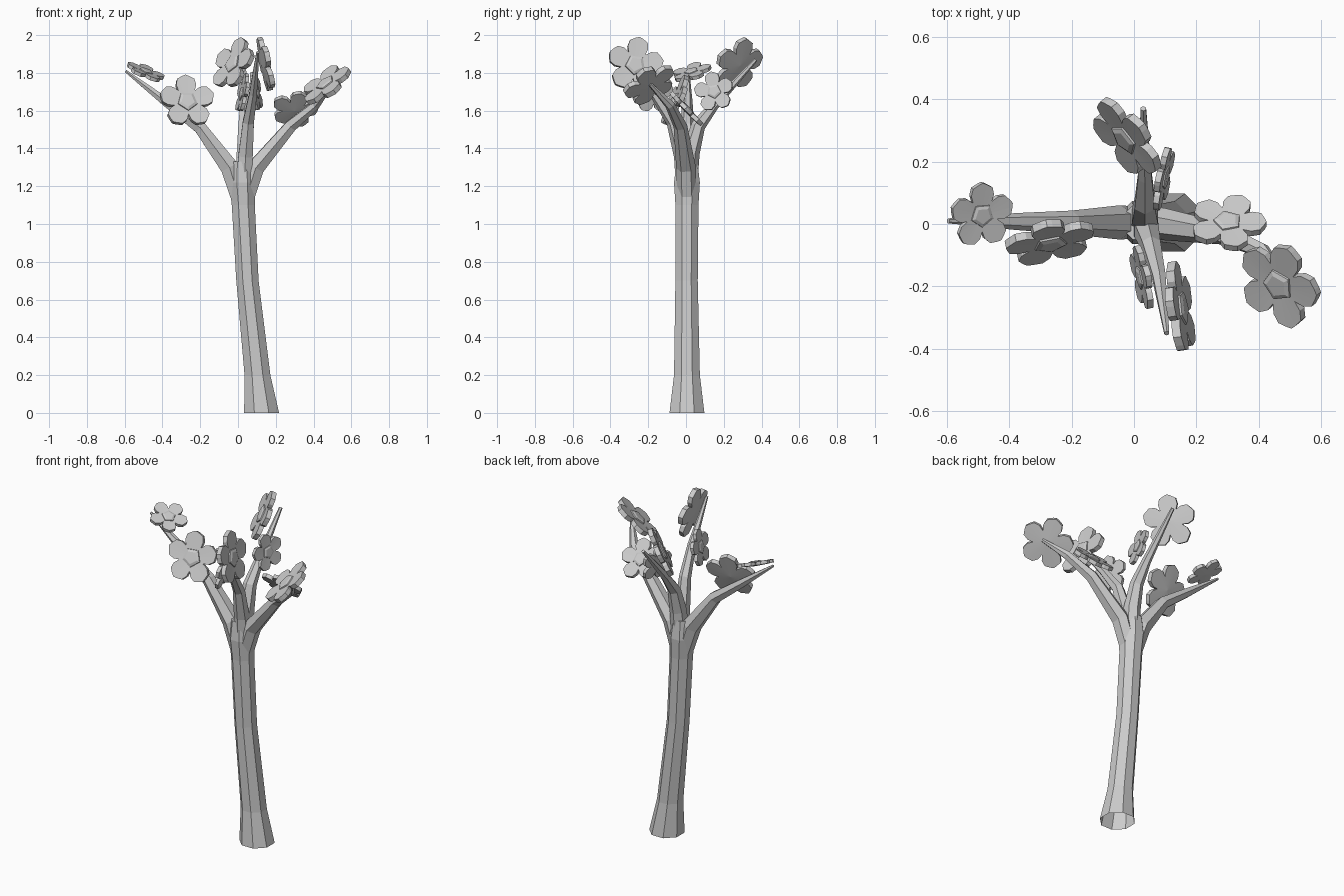
import bpy, bmesh, math
from mathutils import Vector, Matrix

cube = bpy.data.objects.get("Cube")
if cube:
    bpy.data.objects.remove(cube)

grey = bpy.data.materials.new("light_grey")
grey.use_nodes = True
grey.diffuse_color = (0.6, 0.6, 0.6, 1)
grey.node_tree.nodes["Principled BSDF"].inputs["Base Color"].default_value = (0.6, 0.6, 0.6, 1)


def finish(name, bm):
    bmesh.ops.recalc_face_normals(bm, faces=bm.faces)
    mesh = bpy.data.meshes.new(name)
    bm.to_mesh(mesh)
    bm.free()
    mesh.materials.append(grey)
    obj = bpy.data.objects.new(name, mesh)
    bpy.context.collection.objects.link(obj)
    return obj


def bridge(bm, a, b):
    for i in range(len(a)):
        j = (i + 1) % len(a)
        bm.faces.new((a[i], a[j], b[j], b[i]))


def limb(name, path, sides, flat_rings=False, open_start=False):
    """Tapered faceted tube through (x, y, z, radius) points."""
    bm = bmesh.new()
    pts = [Vector(p[:3]) for p in path]
    rings = []
    for i, p in enumerate(pts):
        d = pts[min(i + 1, len(pts) - 1)] - pts[max(i - 1, 0)]
        turn = Vector((0, 0, 1)).rotation_difference(d)
        if flat_rings:
            turn.identity()
        ring = []
        for k in range(sides):
            a = math.tau * (k + 0.5) / sides
            ring.append(bm.verts.new(p + turn @ Vector((math.cos(a), math.sin(a), 0)) * path[i][3]))
        rings.append(ring)
    for a, b in zip(rings, rings[1:]):
        bridge(bm, a, b)
    bm.faces.new(rings[-1])
    if not open_start:
        bm.faces.new(rings[0])
    return finish(name, bm)


def flower(name, centre, normal, radius, spin=0):
    """Thick five-petalled disc with a raised pentagonal heart."""
    bm = bmesh.new()
    petal = [(-36, 0.5), (-30, 0.72), (-20, 0.9), (-7, 0.96), (0, 1.0), (7, 0.96), (20, 0.9), (30, 0.72)]
    outline = [(math.radians(90 + 72 * k + a), r) for k in range(5) for a, r in petal]

    def ring(points, z, cup=0):
        return [bm.verts.new((r * math.cos(a), r * math.sin(a), z + cup * r)) for a, r in points]

    low = ring(outline, -0.1, 0.06)
    top = ring(outline, 0.08, 0.06)
    bridge(bm, low, top)
    for side, z in ((low, -0.1), (top, 0.08)):
        hub = bm.verts.new((0, 0, z))
        for i in range(len(side)):
            bm.faces.new((side[i], side[(i + 1) % len(side)], hub))
    # heart
    corners = [math.radians(126 + 72 * k) for k in range(5)]
    base = ring([(a, 0.38) for a in corners], 0.06)
    rim = ring([(a, 0.36) for a in corners], 0.14)
    face = ring([(a, 0.25) for a in corners], 0.18)
    bridge(bm, base, rim)
    bridge(bm, rim, face)
    bm.faces.new(face)
    # orient so that the first petal points as far up as possible
    n = Vector(normal).normalized()
    up = Vector((0, 0, 1)) if abs(n.z) < 0.95 else Vector((0, 1, 0))
    right = up.cross(n).normalized()
    frame = Matrix((right, n.cross(right), n)).transposed().to_4x4()
    obj = finish(name, bm)
    obj.matrix_world = (Matrix.Translation(centre) @ frame
                        @ Matrix.Rotation(math.radians(spin), 4, 'Z') @ Matrix.Scale(radius, 4))
    return obj


# trunk
limb("trunk", [(0.125, 0.005, 0, 0.1), (0.103, 0.005, 0.2, 0.074), (0.05, 0.003, 0.7, 0.064),
               (0.028, 0.005, 1.1, 0.066), (0.022, 0.005, 1.22, 0.074), (0.02, 0.005, 1.33, 0.06)],
     8, flat_rings=True, open_start=True)

# branches
limb("right_branch", [(0.02, 0.005, 1.1, 0.05), (-0.045, 0.005, 1.3, 0.055), (-0.2, 0.005, 1.51, 0.038),
                      (-0.38, 0.008, 1.645, 0.027), (-0.595, 0.01, 1.81, 0.008)], 6)
limb("left_branch", [(0.03, 0.005, 1.1, 0.05), (0.095, 0, 1.3, 0.052), (0.28, -0.03, 1.52, 0.036),
                     (0.41, -0.085, 1.63, 0.026), (0.5, -0.19, 1.74, 0.01)], 6)
limb("back_branch", [(0.03, 0.005, 1.15, 0.05), (0.035, 0.025, 1.38, 0.048), (0.035, 0.065, 1.52, 0.038),
                     (0.035, 0.15, 1.63, 0.026), (0.03, 0.37, 1.87, 0.01)], 6)
limb("front_branch", [(0.03, 0, 1.15, 0.05), (0.04, -0.02, 1.36, 0.044), (0.055, -0.07, 1.54, 0.034),
                      (0.08, -0.17, 1.69, 0.024), (0.105, -0.35, 1.91, 0.009)], 6)

# blossoms
blossoms = {
    "right_lower": ((-0.27, -0.05, 1.645), (0.18, -0.9, 0.4), 0.15, 0),
    "right_tip": ((-0.49, 0.03, 1.8), (0.35, -0.25, 0.9), 0.108, 20),
    "back_tip": ((-0.02, 0.28, 1.845), (-0.7, -0.55, 0.42), 0.15, 0),
    "back_lower": ((0.09, 0.15, 1.7), (0.95, -0.2, 0.15), 0.108, 10),
    "left_lower": ((0.3, 0, 1.605), (0, 0.72, 0.69), 0.125, 15),
    "left_tip": ((0.47, -0.19, 1.735), (-0.53, -0.4, 0.73), 0.15, 30),
    "front_tip": ((0.14, -0.27, 1.84), (0.93, 0.13, 0.2), 0.152, -10),
    "front_lower": ((0.03, -0.17, 1.69), (-0.95, -0.2, 0.2), 0.108, 0),
}
for name, (centre, normal, radius, spin) in blossoms.items():
    flower(name + "_flower", centre, normal, radius, spin)
